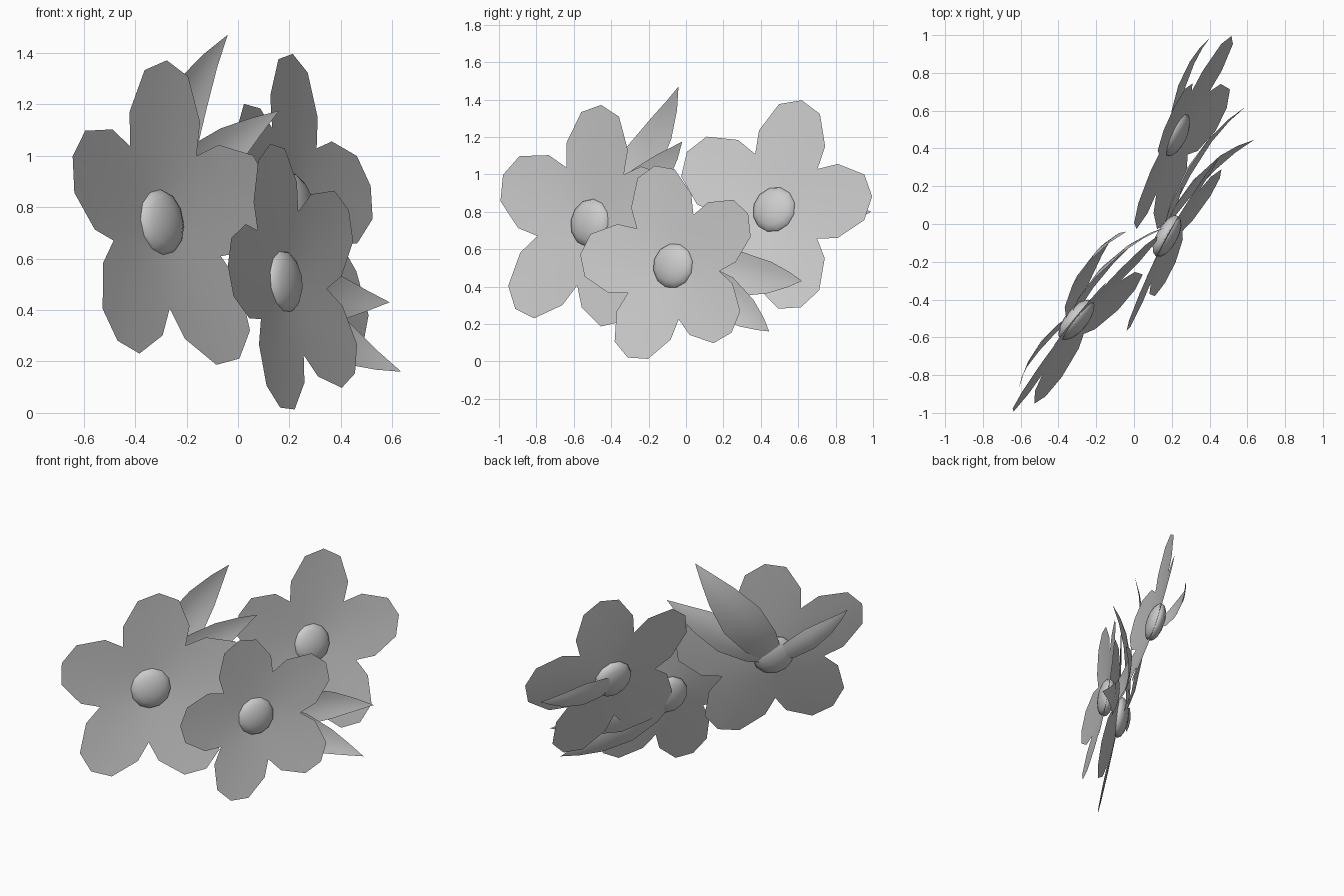
import bpy, bmesh, math
from mathutils import Vector, Matrix

cube = bpy.data.objects.get("Cube")
if cube:
    bpy.data.objects.remove(cube)

grey = bpy.data.materials.new("plain_grey")
grey.use_nodes = True
grey.diffuse_color = (0.6, 0.6, 0.6, 1)
grey.node_tree.nodes["Principled BSDF"].inputs["Base Color"].default_value = grey.diffuse_color

# Half profiles as (distance along, half width), relative to total length
PETAL = [(0, 0), (0.2, 0.145), (0.44, 0.32), (0.65, 0.34), (0.92, 0.21), (1, 0)]
LEAF = [(0, 0.06), (0.2, 0.125), (0.45, 0.15), (0.7, 0.105), (0.87, 0.05), (1, 0)]
COLUMNS = (-1, -0.5, 0, 0.5, 1)


def add_strip(bm, profile, place):
    """Grid of faces following a profile; place(along, across) gives the point."""
    rows = [[bm.verts.new(place(t, w * c)) for c in COLUMNS] for t, w in profile]
    for a, b in zip(rows, rows[1:]):
        for i in range(len(COLUMNS) - 1):
            bm.faces.new((a[i], a[i + 1], b[i + 1], b[i]))


def finish(bm, name):
    bmesh.ops.remove_doubles(bm, verts=bm.verts, dist=0.0005)
    bmesh.ops.recalc_face_normals(bm, faces=bm.faces)
    mesh = bpy.data.meshes.new(name)
    bm.to_mesh(mesh)
    bm.free()
    mesh.materials.append(grey)
    mesh.shade_smooth()
    obj = bpy.data.objects.new(name, mesh)
    bpy.context.collection.objects.link(obj)


def make_flower(name, centre, normal, top, radius, ball, leaf_tips):
    centre, n = Vector(centre), Vector(normal).normalized()
    up = Vector(top) - centre
    up = (up - n * up.dot(n)).normalized()
    side = up.cross(n)

    # Five cupped petals joined into one sheet
    bm = bmesh.new()
    for k in range(5):
        turn = Matrix.Rotation(k * math.tau / 5, 3, n)
        along, across = turn @ up, turn @ side

        def petal_point(t, w):
            cup = 0.11 * math.hypot(t, w) ** 1.2
            return centre + radius * (along * t + across * w + n * cup)
        add_strip(bm, PETAL, petal_point)
    finish(bm, name + "_petals")

    # Flattened round middle
    bm = bmesh.new()
    frame = Matrix((side, up, n)).transposed().to_4x4()
    bmesh.ops.create_uvsphere(
        bm, u_segments=12, v_segments=8, radius=ball,
        matrix=Matrix.Translation(centre) @ frame @ Matrix.Diagonal((1, 1, 0.43, 1)))
    finish(bm, name + "_middle")

    # Pointed leaves curving out from behind the middle
    for i, tip in enumerate(leaf_tips):
        bm = bmesh.new()
        base = centre - n * 0.03
        reach = Vector(tip) - base
        length = reach.length
        across = reach.cross(n).normalized()

        def leaf_point(t, w):
            sag = -0.4 * t * (1 - t) + 1.2 * w * w
            return base + reach * t + length * (across * w + n * sag)
        add_strip(bm, LEAF, leaf_point)
        finish(bm, f"{name}_leaf_{i + 1}")


make_flower("front_flower", (-0.305, -0.508, 0.74), (0.77, -0.63, 0.13),
            (-0.27, -0.46, 1.37), 0.63, 0.133,
            [(-0.04, -0.04, 1.47), (0.16, -0.02, 1.175), (-0.61, -0.87, 0.99)])
make_flower("middle_flower", (0.175, -0.065, 0.51), (0.87, -0.48, 0.1),
            (0.125, -0.166, 1.04), 0.545, 0.125,
            [(0.59, 0.62, 0.43), (0.635, 0.445, 0.16)])
make_flower("back_flower", (0.22, 0.474, 0.81), (0.885, -0.407, 0.224),
            (0.2, 0.625, 1.395), 0.6, 0.128,
            [(0.405, 0.99, 0.8)])
